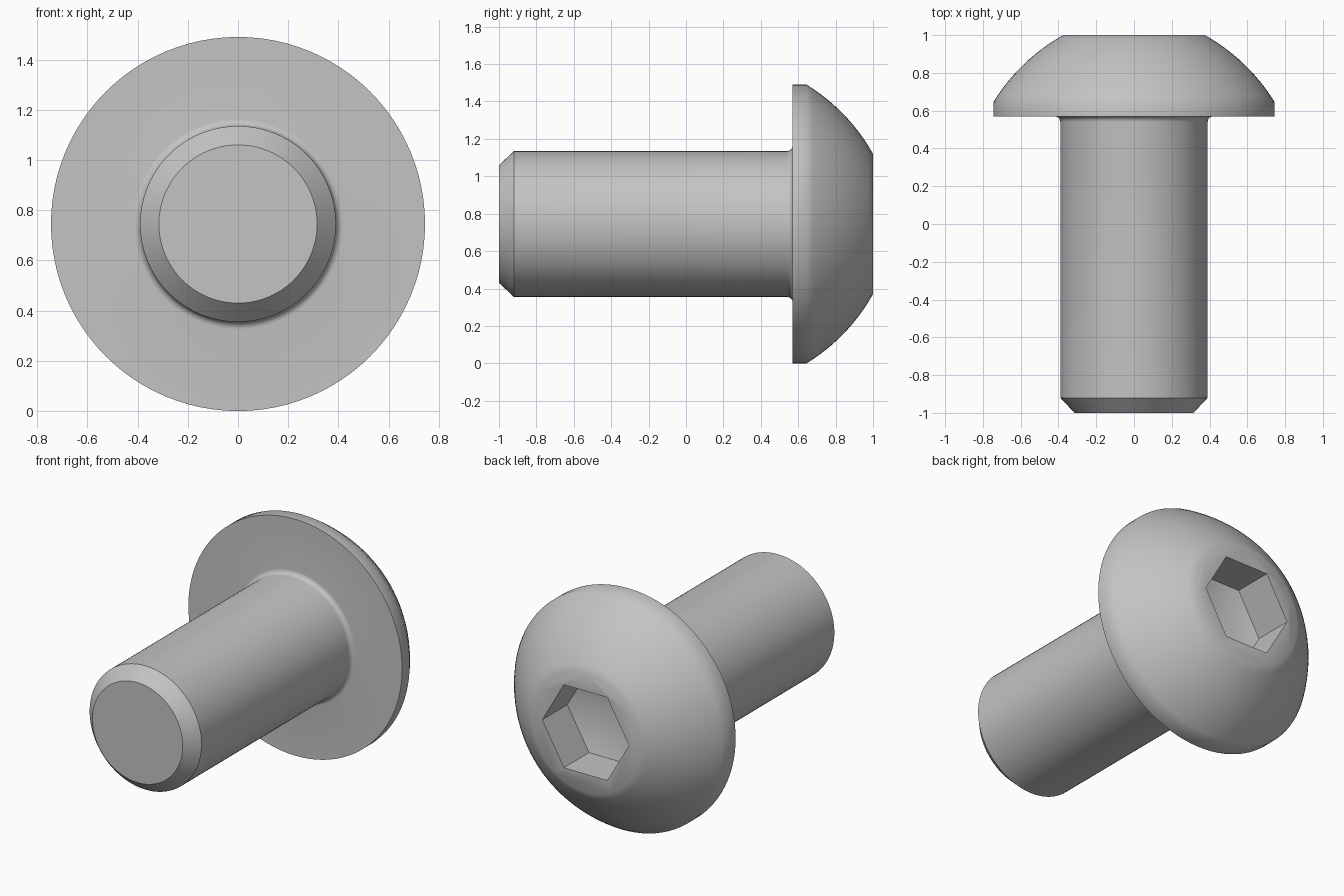
import bpy, bmesh, math
from mathutils import Vector, Matrix

AXIS_Z = 0.745      # height of the screw axis
HEAD_R = 0.745
SHAFT_R = 0.39

cube = bpy.data.objects.get("Cube")
if cube:
    bpy.data.objects.remove(cube, do_unlink=True)

steel = bpy.data.materials.new("grey steel")
steel.use_nodes = True
colour = (0.55, 0.55, 0.55, 1.0)
steel.diffuse_color = colour
steel.node_tree.nodes["Principled BSDF"].inputs["Base Color"].default_value = colour


def revolve(name, profile, sides):
    """Turn (radius, y) points around the screw axis and close the open ends."""
    bm = bmesh.new()
    verts = [bm.verts.new((r, y, 0)) for r, y in profile]
    edges = [bm.edges.new(pair) for pair in zip(verts, verts[1:])]
    bmesh.ops.spin(bm, geom=verts + edges, cent=(0, 0, 0), axis=(0, 1, 0),
                   angle=math.tau, steps=sides)
    bmesh.ops.remove_doubles(bm, verts=bm.verts, dist=0.0005)
    rim = [e for e in bm.edges if e.is_boundary]
    bmesh.ops.holes_fill(bm, edges=rim, sides=0)
    bmesh.ops.recalc_face_normals(bm, faces=bm.faces)
    bm.transform(Matrix.Translation((0, 0, AXIS_Z)))
    mesh = bpy.data.meshes.new(name)
    bm.to_mesh(mesh)
    bm.free()
    mesh.materials.append(steel)
    obj = bpy.data.objects.new(name, mesh)
    bpy.context.collection.objects.link(obj)
    return obj


def arc(start, end, sagitta, steps):
    """Points of a circular arc from start to end, bulging to the right of travel."""
    a, b = Vector(start), Vector(end)
    chord = b - a
    half = chord.length / 2
    radius = (half ** 2 + sagitta ** 2) / (2 * sagitta)
    side = Vector((chord.y, -chord.x)).normalized()
    centre = (a + b) / 2 - side * (radius - sagitta)
    sweep = 2 * math.asin(half / radius)
    return [tuple(centre + Matrix.Rotation(sweep * i / steps, 2) @ (a - centre))
            for i in range(steps + 1)]


# Chamfered tip and shaft
profile = [(0.315, -1), (SHAFT_R, -0.92)]
# Fillet under the head
fillet = 0.03
for i in range(7):
    t = math.pi / 2 * i / 6
    profile.append((SHAFT_R + fillet * (1 - math.cos(t)), 0.57 - fillet * (1 - math.sin(t))))
# Head rim and dome
profile.append((HEAD_R, 0.57))
profile += arc((HEAD_R, 0.645), (0.375, 1), 0.033, 12)
screw = revolve("button_head_screw", profile, 96)

# Hexagonal socket with a pointed floor
cutter = revolve("socket_cutter", [(0.302, 1.1), (0.302, 0.75), (0, 0.65)], 6)
cutter.hide_render = True

bpy.ops.object.select_all(action="DESELECT")
screw.select_set(True)
bpy.context.view_layer.objects.active = screw
cut = screw.modifiers.new("socket", "BOOLEAN")
cut.operation = "DIFFERENCE"
cut.solver = "EXACT"
cut.object = cutter
bpy.ops.object.modifier_apply(modifier=cut.name)
bpy.data.objects.remove(cutter, do_unlink=True)

bpy.ops.object.shade_smooth_by_angle(angle=math.radians(35))
